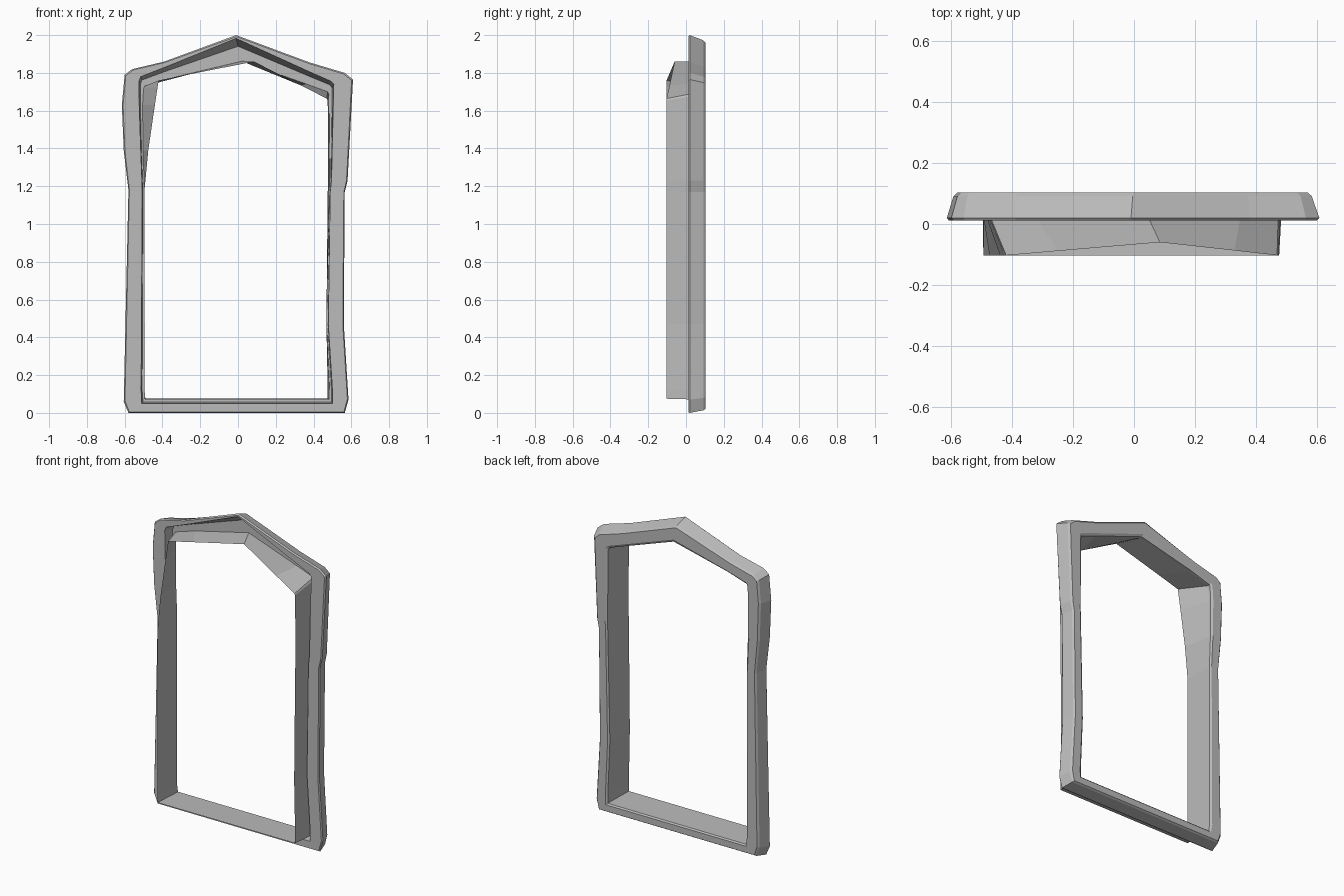
import bpy, bmesh

mat = bpy.data.materials.new("plain_grey")
mat.diffuse_color = (0.5, 0.5, 0.5, 1)

# Profiles as (x, z), clockwise from the bottom left; same point count in each
outer = [(-.58, 0), (-.605, .06), (-.58, 1.18), (-.605, 1.39), (-.615, 1.63),
         (-.6, 1.79), (-.56, 1.82), (-.39, 1.86), (-.01, 2), (.38, 1.855),
         (.565, 1.80), (.609, 1.765), (.58, 1.23), (.565, 1.17), (.56, .47),
         (.585, .07), (.565, 0)]
rim = [(-.51, .05), (-.513, .12), (-.507, 1.18), (-.515, 1.39), (-.523, 1.63),
       (-.525, 1.755), (-.515, 1.78), (-.375, 1.835), (-.01, 1.983), (.37, 1.81),
       (.49, 1.757), (.507, 1.74), (.495, 1.23), (.488, 1.17), (.478, .47),
       (.5, .12), (.5, .05)]
opening = [(-.49, .07), (-.497, .12), (-.495, 1.18), (-.503, 1.39), (-.505, 1.63),
           (-.5, 1.715), (-.495, 1.73), (-.36, 1.772), (.02, 1.862), (.36, 1.742),
           (.475, 1.70), (.482, 1.685), (.487, 1.23), (.485, 1.17), (.47, .47),
           (.485, .12), (.485, .07)]
sleeve = [(-.495, .075), (-.495, .12), (-.495, 1.18), (-.475, 1.39), (-.44, 1.63),
          (-.425, 1.73), (-.42, 1.76), (-.25, 1.794), (.085, 1.86), (.33, 1.735),
          (.47, 1.664), (.475, 1.655), (.477, 1.23), (.475, 1.17), (.468, .47),
          (.475, .12), (.475, .075)]


def mix(a, b, t):
    return [(p[0] + (q[0] - p[0]) * t, p[1] + (q[1] - p[1]) * t) for p, q in zip(a, b)]


def ring(profile, y):
    return [(x, y, z) for x, z in profile]


def loft(name, rings, closed):
    bm = bmesh.new()
    vs = [[bm.verts.new(c) for c in r] for r in rings]
    n = len(vs[0])
    for i in range(len(vs) if closed else len(vs) - 1):
        a, b = vs[i], vs[(i + 1) % len(vs)]
        for j in range(n):
            k = (j + 1) % n
            bm.faces.new((a[j], a[k], b[k], b[j]))
    bmesh.ops.recalc_face_normals(bm, faces=bm.faces)
    me = bpy.data.meshes.new(name)
    bm.to_mesh(me)
    bm.free()
    me.materials.append(mat)
    ob = bpy.data.objects.new(name, me)
    bpy.context.collection.objects.link(ob)
    return ob


# Surround: tapered outside, bevelled back, groove in the front
loft("window_surround", [
    ring(mix(outer, opening, .06), .012),
    ring(outer, .02),
    ring(mix(outer, opening, .2), .092),
    ring(mix(outer, opening, .3), .103),
    ring(mix(outer, opening, .88), .103),
    ring(opening, .095),
    ring(opening, .08),
    ring(mix(rim, opening, .35), .08),
    ring(rim, .012),
], True)

# Lining: thin sleeve poking out in front, pulled back at the peak
front = ring(sleeve, -.103)
for i, y in ((7, -.0885), (8, -.06), (9, -.087)):
    front[i] = (front[i][0], y, front[i][2])
loft("window_lining", [ring(opening, .08), front], False)
